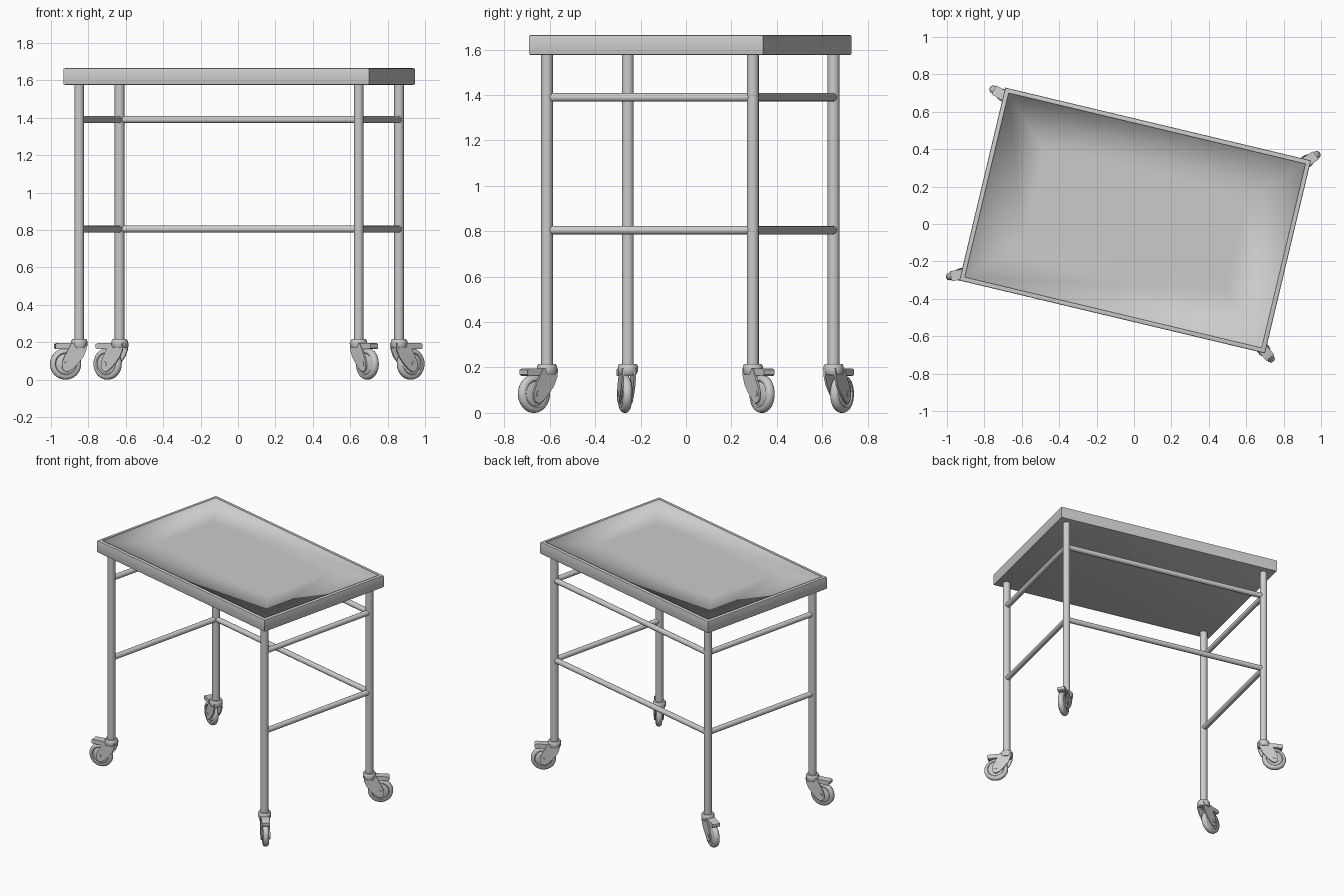
import bpy, bmesh, math
from mathutils import Matrix, Vector

if "Cube" in bpy.data.objects:
    bpy.data.objects.remove(bpy.data.objects["Cube"])

# whole trolley is turned slightly about z
BASE = Matrix.Translation((0.006, 0.019, 0)) @ Matrix.Rotation(math.radians(-13.4), 4, 'Z')
LX, LY = 0.768, 0.466          # leg positions in trolley space


def finish(bm, name, mat, smooth=35):
    bmesh.ops.recalc_face_normals(bm, faces=bm.faces)
    bm.transform(mat)
    me = bpy.data.meshes.new(name)
    bm.to_mesh(me)
    bm.free()
    ob = bpy.data.objects.new(name, me)
    bpy.context.collection.objects.link(ob)
    me.shade_smooth()
    me.set_sharp_from_angle(angle=math.radians(smooth))
    return ob


def tube(name, a, b, r, mat, seg=20):
    a, b = Vector(a), Vector(b)
    bm = bmesh.new()
    bmesh.ops.create_cone(bm, cap_ends=True, segments=seg, radius1=r, radius2=r, depth=(b - a).length)
    rot = (b - a).to_track_quat('Z', 'Y').to_matrix().to_4x4()
    return finish(bm, name, mat @ Matrix.Translation((a + b) / 2) @ rot)


def lathe(name, profile, mat, axis=(0, 0, 1), steps=32):
    # profile points are (radius, height along axis)
    bm = bmesh.new()
    vs = [bm.verts.new((r, 0, h) if axis[2] else (r, h, 0)) for r, h in profile]
    es = [bm.edges.new(p) for p in zip(vs, vs[1:])]
    bmesh.ops.spin(bm, geom=vs + es, cent=(0, 0, 0), axis=axis, angle=math.tau, steps=steps)
    bmesh.ops.remove_doubles(bm, verts=bm.verts, dist=1e-5)
    return finish(bm, name, mat)


def plate(name, pts, y0, y1, mat):
    # flat outline in xz given thickness along y
    bm = bmesh.new()
    f = bm.faces.new([bm.verts.new((x, y0, z)) for x, z in pts])
    ext = bmesh.ops.extrude_face_region(bm, geom=[f])
    bmesh.ops.translate(bm, vec=(0, y1 - y0, 0),
                        verts=[v for v in ext['geom'] if isinstance(v, bmesh.types.BMVert)])
    return finish(bm, name, mat)


# tray top: slab with rounded rim and a very shallow, softly shaded recess
def tray():
    hx, hy = 0.84, 0.53
    rings = [(0.008, 1.576), (0.002, 1.578), (0, 1.584), (0, 1.657), (0.002, 1.663), (0.008, 1.665),
             (0.024, 1.665), (0.026, 1.654), (0.28, 1.653)]
    bm = bmesh.new()
    loops = [[bm.verts.new((sx * (hx - i), sy * (hy - i), z))
              for sx, sy in ((-1, -1), (1, -1), (1, 1), (-1, 1))] for i, z in rings]
    for lo, hi in zip(loops, loops[1:]):
        for k in range(4):
            n = (k + 1) % 4
            bm.faces.new((lo[k], lo[n], hi[n], hi[k]))
    bm.faces.new(loops[0][::-1])
    bm.faces.new(loops[-1])
    ob = finish(bm, "tray_top", BASE, 50)
    # keep the foot of the recess wall soft
    foot = set(range(28, 32))
    flags = ob.data.attributes.get("sharp_edge")
    for e in ob.data.edges:
        if flags and foot & set(e.vertices) and min(e.vertices) >= 24:
            flags.data[e.index].value = False


tray()

# legs
corners = {"front_left": (-LX, -LY, 190), "back_left": (-LX, LY, 150),
           "front_right": (LX, -LY, -51), "back_right": (LX, LY, 33)}
for key, (x, y, _) in corners.items():
    tube(key + "_leg", (x, y, 0.19), (x, y, 1.58), 0.0262, BASE)

# rails: two sides and the back, front left open
for z, tag in ((0.805, "lower"), (1.39, "upper")):
    tube(tag + "_back_rail", (-LX, LY, z), (LX, LY, z), 0.019, BASE)
    for s, side in ((-1, "left"), (1, "right")):
        tube(f"{tag}_{side}_rail", (s * LX, -LY, z), (s * LX, LY, z), 0.019, BASE)

# swivel casters, each turned its own way; local +x is the trailing direction
fork = [(-0.038, 0.195), (0.046, 0.195), (0.062, 0.165), (0.084, 0.125), (0.098, 0.09), (0.097, 0.062),
        (0.085, 0.046), (0.066, 0.042), (0.042, 0.056), (0.008, 0.09), (-0.018, 0.122), (-0.034, 0.16)]
pedal = [(0.0, 0.165), (0.085, 0.165), (0.125, 0.163), (0.133, 0.17),
         (0.133, 0.19), (0.12, 0.195), (0.0, 0.195)]
tyre = [(0.0, -0.018), (0.05, -0.018), (0.055, -0.015), (0.06, -0.02), (0.07, -0.02),
        (0.079, -0.015), (0.084, -0.006)]
tyre += [(r, -h) for r, h in reversed(tyre)]
for key, (x, y, ang) in corners.items():
    M = (Matrix.Translation(BASE @ Vector((x, y, 0)))
         @ Matrix.Rotation(math.radians(ang), 4, 'Z'))
    lathe(key + "_caster_collar", [(0, 0.17), (0.038, 0.17), (0.044, 0.182), (0.044, 0.206),
                                   (0.038, 0.216), (0, 0.216)], M)
    for s, side in ((-1, "a"), (1, "b")):
        plate(f"{key}_fork_{side}", fork, s * 0.022, s * 0.031, M)
    plate(key + "_brake_pedal", pedal, -0.027, 0.027, M)
    W = M @ Matrix.Translation((0.074, 0, 0.084))
    lathe(key + "_wheel", tyre, W, axis=(0, 1, 0))
    tube(key + "_axle", (0, -0.034, 0), (0, 0.034, 0), 0.012, W, 12)
